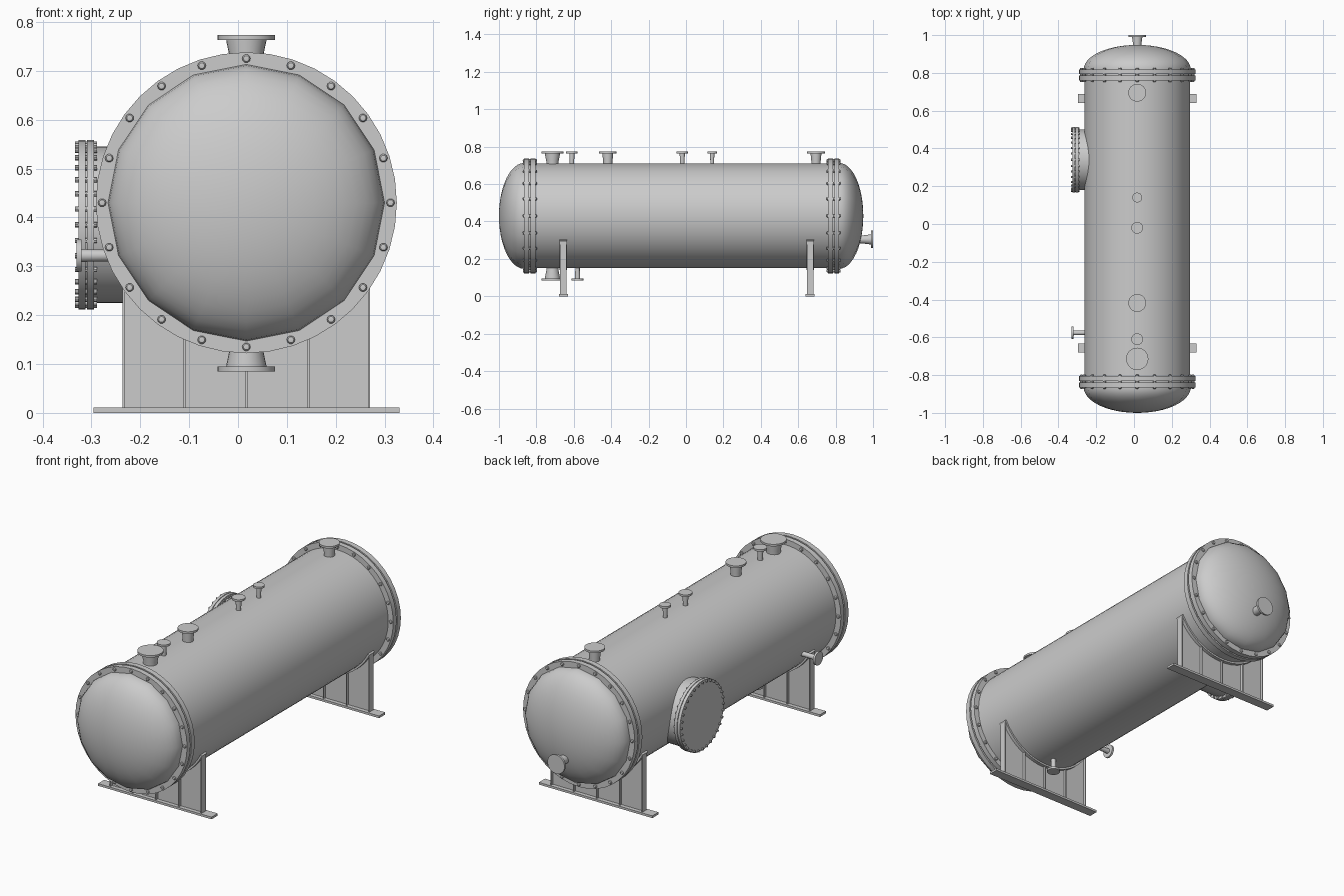
import bpy, math
from mathutils import Vector, Matrix

if "Cube" in bpy.data.objects:
    bpy.data.objects.remove(bpy.data.objects["Cube"])

CX, CZ, R = 0.017, 0.43, 0.28


def make(name, verts, faces, angle=35):
    me = bpy.data.meshes.new(name)
    me.from_pydata([tuple(v) for v in verts], [], faces)
    me.shade_smooth()
    me.set_sharp_from_angle(angle=math.radians(angle))
    ob = bpy.data.objects.new(name, me)
    bpy.context.collection.objects.link(ob)
    return ob


def lathe(name, profile, origin, axis, segs=32):
    """Revolve (radius, height) points around an axis; radius 0 closes to a pole."""
    axis = Vector(axis)
    up = Vector((1, 0, 0)) if abs(axis.x) < 0.5 else Vector((0, 0, 1))
    side = axis.cross(up)
    verts, faces, rings = [], [], []
    for r, h in profile:
        n = 1 if r == 0 else segs
        rings.append((len(verts), n))
        for i in range(n):
            a = 2 * math.pi * i / segs
            verts.append(Vector(origin) + axis * h + (up * math.cos(a) + side * math.sin(a)) * r)
    for (a, na), (b, nb) in zip(rings, rings[1:]):
        for i in range(segs):
            j = (i + 1) % segs
            q = [a + i % na, a + j % na, b + j % nb, b + i % nb]
            faces.append(list(dict.fromkeys(q))[::-1])
    return make(name, verts, faces)


def disc(name, r, h0, h1, origin, axis, segs=32):
    return lathe(name, [(0, h1), (r, h1), (r, h0), (0, h0)], origin, axis, segs)


def prism(name, outline, y, depth):
    """Extrude an x-z outline along y."""
    n = len(outline)
    verts = [(x, y + s * depth / 2, z) for s in (-1, 1) for x, z in outline]
    faces = [list(range(n)), list(range(2 * n - 1, n - 1, -1))]
    faces += [[(i + 1) % n, i, n + i, n + (i + 1) % n] for i in range(n)]
    return make(name, verts, faces)


def box(name, x0, x1, z0, z1, y, depth):
    return prism(name, [(x0, z0), (x1, z0), (x1, z1), (x0, z1)], y, depth)


def nozzle(name, origin, axis, start, end, neck, hub, flange):
    """Weld-neck pipe stub with a flange disc at its end."""
    lathe(name + "_neck", [(hub, end - 0.009), (hub, end - 0.012), (neck, end - 0.05), (neck, start)],
          origin, axis, 24)
    disc(name + "_flange", flange, end - 0.01, end, origin, axis, 32)


# Cylindrical shell
lathe("shell", [(R, 0.80), (R, -0.85)], (CX, 0, CZ), (0, 1, 0), 64)

# Dished heads, bolted flange pairs
for tag, yc, s in (("front", -0.835, -1), ("back", 0.789, 1)):
    o, ax = (CX, yc, CZ), (0, s, 0)
    tip = 0.165 if s < 0 else 0.159
    dome = [(0, tip)]
    for i in range(1, 13):
        t = math.pi / 2 * i / 12
        dome.append((0.283 * math.sin(t), 0.03 + (tip - 0.03) * math.cos(t)))
    dome.append((0.283, 0))
    lathe(tag + "_head", dome, o, ax, 16)
    disc(tag + "_head_flange", 0.308, 0.004, 0.030, o, ax, 40)
    disc(tag + "_shell_flange", 0.308, -0.030, -0.004, o, ax, 40)
    for k in range(20):
        a = math.pi / 2 + k * math.pi / 10
        p = (CX + 0.295 * math.cos(a), yc, CZ + 0.295 * math.sin(a))
        lathe(tag + "_bolt", [(0, 0.038), (0.006, 0.037), (0.0085, 0.034), (0.0085, -0.034),
                              (0.006, -0.037), (0, -0.038)], p, ax, 10)

# Top nozzles: y, neck radius, hub radius, flange radius
for y, n, h, f in ((-0.714, 0.033, 0.041, 0.059), (-0.61, 0.012, 0.014, 0.031),
                   (-0.418, 0.025, 0.029, 0.047), (-0.02, 0.012, 0.014, 0.031),
                   (0.14, 0.010, 0.012, 0.026), (0.695, 0.025, 0.029, 0.047)):
    nozzle("top_nozzle", (CX, y, CZ), (0, 0, 1), 0.265, 0.343, n, h, f)

# Bottom nozzles
nozzle("bottom_outlet", (CX, -0.714, CZ), (0, 0, -1), 0.265, 0.345, 0.033, 0.041, 0.059)
nozzle("bottom_drain", (CX, -0.58, CZ), (0, 0, -1), 0.265, 0.345, 0.012, 0.014, 0.031)

# Nozzle on back head and small side nozzle
nozzle("back_nozzle", (CX, 0, 0.304), (0, 1, 0), 0.88, 1.0, 0.022, 0.027, 0.047)
nozzle("side_nozzle", (0, -0.576, 0.322), (-1, 0, 0), 0.22, 0.33, 0.012, 0.013, 0.033)

# Side manway with bolted cover
mo, mx = (0, 0.34, 0.385), (-1, 0, 0)
lathe("manway_neck", [(0.16, 0.30), (0.16, 0.15)], mo, mx, 48)
disc("manway_flange", 0.173, 0.295, 0.309, mo, mx, 48)
disc("manway_gasket", 0.155, 0.305, 0.316, mo, mx, 48)
disc("manway_cover", 0.173, 0.312, 0.326, mo, mx, 48)
for k in range(32):
    a = 2 * math.pi * k / 32
    disc("manway_bolt", 0.0055, 0.289, 0.334,
         (0, mo[1] + 0.165 * math.cos(a), mo[2] + 0.165 * math.sin(a)), mx, 8)


def arc(r, half, n=32):
    return [(CX + r * math.sin(t), CZ - r * math.cos(t))
            for t in (-half + 2 * half * i / n for i in range(n + 1))]


# Saddle supports
HW = 0.253
for tag, y in (("front", -0.656), ("back", 0.664)):
    box(tag + "_saddle_base", CX - 0.313, CX + 0.313, 0, 0.011, y, 0.048)
    half = math.asin(HW / 0.288)
    prism(tag + "_saddle_web", [(CX + HW, 0.01), (CX - HW, 0.01)] + arc(0.288, half), y, 0.008)
    half = math.radians(63)
    prism(tag + "_saddle_wrap", arc(0.289, half) + arc(R - 0.002, half)[::-1], y, 0.042)
    for dx in (-0.251, -0.127, 0, 0.127, 0.251):
        top = CZ - math.sqrt(0.285 ** 2 - dx * dx)
        box(tag + "_saddle_rib", CX + dx - 0.0025, CX + dx + 0.0025, 0.01, top, y, 0.034)
